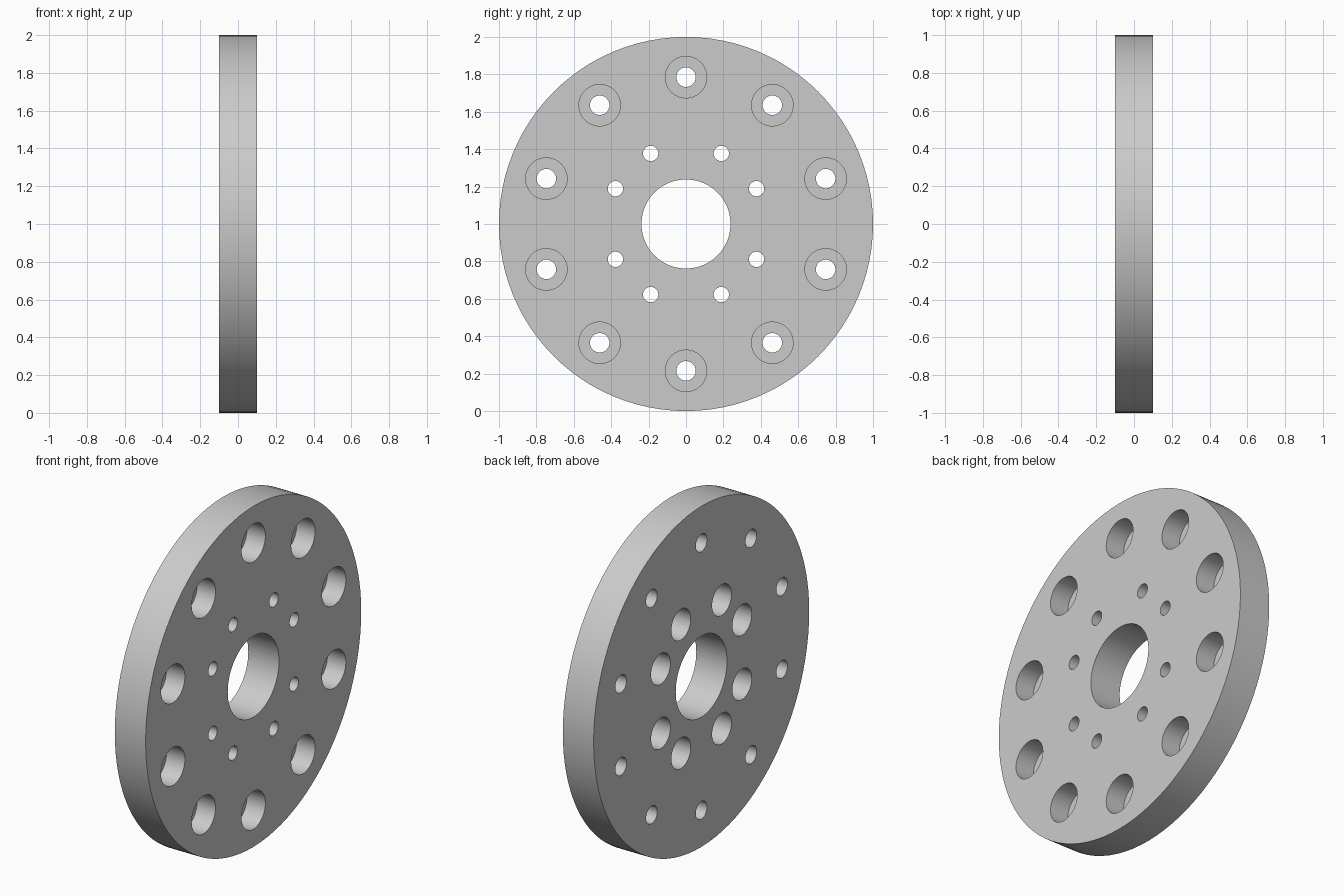
import bpy, bmesh
from math import sin, cos, pi, radians

if "Cube" in bpy.data.objects:
    bpy.data.objects.remove(bpy.data.objects["Cube"])

HALF = 0.1      # half the plate thickness
OVER = 0.05     # how far cutters reach past the faces
CENTRE_Z = 1.0


def add_turned(bm, y, z, profile, sides):
    """Closed solid turned about an x-directed axis; profile is (x, radius) from -x to +x."""
    rings = []
    for x, r in profile:
        rings.append([bm.verts.new((x, y + r * cos(2 * pi * i / sides),
                                    z + r * sin(2 * pi * i / sides)))
                      for i in range(sides)])
    for a, b in zip(rings, rings[1:]):
        for i in range(sides):
            j = (i + 1) % sides
            bm.faces.new((a[i], a[j], b[j], b[i]))
    bm.faces.new(rings[0])
    bm.faces.new(rings[-1])


def make_object(name, bm):
    bmesh.ops.recalc_face_normals(bm, faces=bm.faces[:])
    mesh = bpy.data.meshes.new(name)
    bm.to_mesh(mesh)
    bm.free()
    obj = bpy.data.objects.new(name, mesh)
    bpy.context.collection.objects.link(obj)
    return obj


def polar(radius, angle):
    return radius * cos(angle), CENTRE_Z + radius * sin(angle)


# Round plate
bm = bmesh.new()
add_turned(bm, 0, CENTRE_Z, [(-HALF, 1.0), (HALF, 1.0)], 96)
plate = make_object("flange_plate", bm)

grey = bpy.data.materials.new("plain_grey")
grey.use_nodes = True
colour = (0.6, 0.6, 0.6, 1)
grey.diffuse_color = colour
grey.node_tree.nodes["Principled BSDF"].inputs["Base Color"].default_value = colour
plate.data.materials.append(grey)

# Central bore
bm = bmesh.new()
end = HALF + OVER
add_turned(bm, 0, CENTRE_Z, [(-end, 0.238), (end, 0.238)], 64)

# Outer ring of ten holes, counterbored from the +x face
floor = HALF - 0.12
outer = [(-end, 0.052), (floor, 0.052), (floor, 0.111), (end, 0.111)]
for k in range(10):
    add_turned(bm, *polar(0.785, pi / 2 + k * pi / 5), outer, 40)

# Inner ring of eight paired holes, counterbored from the -x face
floor = -HALF + 0.13
inner = [(-end, 0.09), (floor, 0.09), (floor, 0.041), (end, 0.041)]
for quarter in range(4):
    for offset in (-18.4, 18.4):
        add_turned(bm, *polar(0.422, radians(45 + 90 * quarter + offset)), inner, 40)
cutter = make_object("hole_cutter", bm)
cutter.hide_render = True
cutter.data.materials.append(grey)

# Cut the holes, then drop the helper
mod = plate.modifiers.new("holes", 'BOOLEAN')
mod.operation = 'DIFFERENCE'
mod.solver = 'EXACT'
mod.object = cutter
bpy.ops.object.select_all(action='DESELECT')
bpy.context.view_layer.objects.active = plate
plate.select_set(True)
bpy.ops.object.modifier_apply(modifier=mod.name)
bpy.data.objects.remove(cutter)

bpy.ops.object.shade_smooth_by_angle(angle=radians(30))
